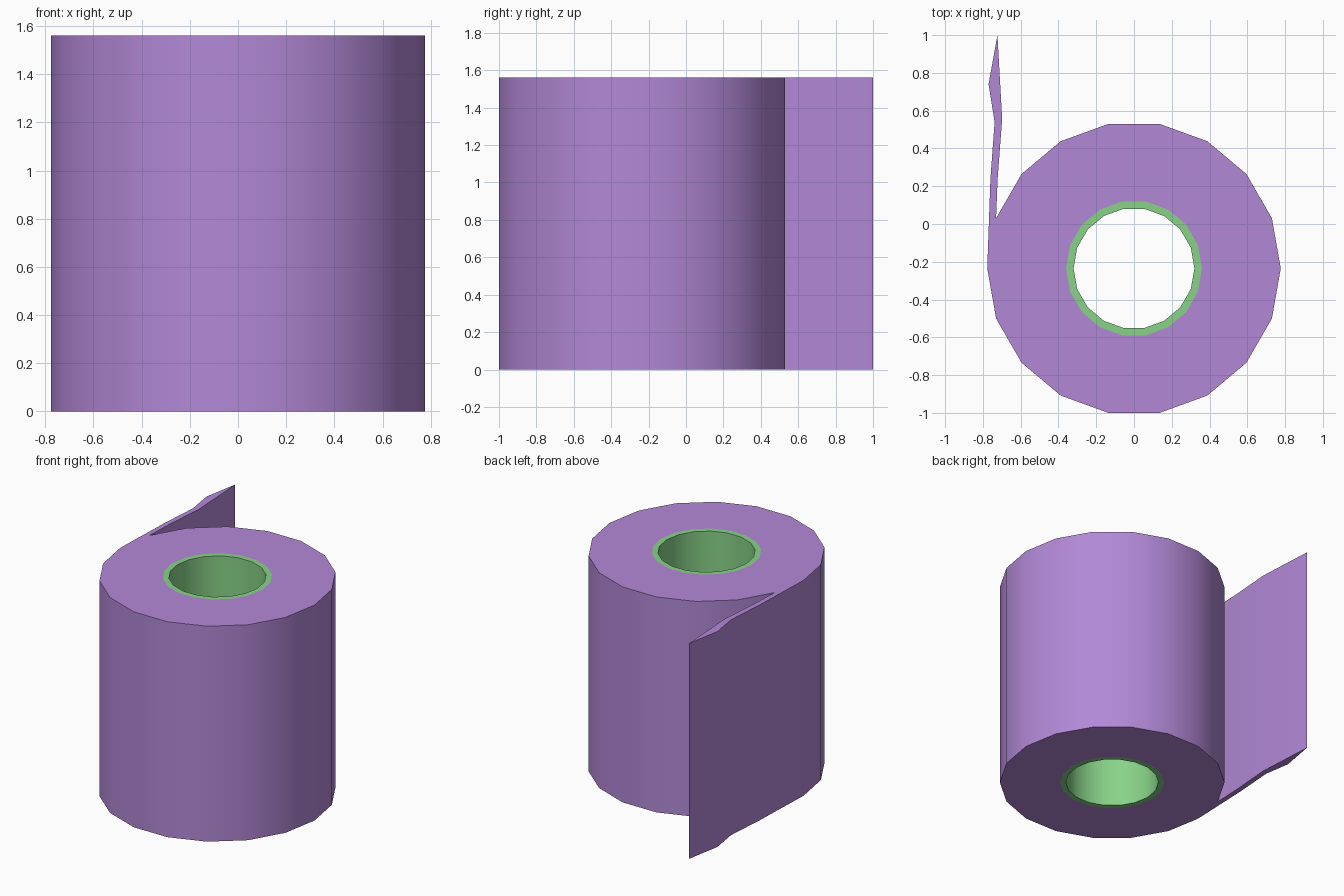
import bpy, bmesh, math

if "Cube" in bpy.data.objects:
    bpy.data.objects.remove(bpy.data.objects["Cube"])

H, CY, N = 1.56, -0.235, 18


def circle(r):
    return [(r * math.cos(2 * math.pi * i / N), CY + r * math.sin(2 * math.pi * i / N)) for i in range(N)]


def build(name, color, caps, walls):
    """Flat cap polygons at both ends plus vertical walls along point pairs."""
    bm = bmesh.new()
    for z in (0, H):
        for poly in caps:
            bm.faces.new([bm.verts.new((x, y, z)) for x, y in poly])
    for a, b in walls:
        bm.faces.new([bm.verts.new(p) for p in ((*a, 0), (*b, 0), (*b, H), (*a, H))])
    bmesh.ops.remove_doubles(bm, verts=bm.verts, dist=1e-4)
    # Point every face outwards: caps up/down, walls follow their point order
    for f in bm.faces:
        f.normal_update()
        z = f.calc_center_median().z
        if (z < 1e-4 and f.normal.z > 0) or (z > H - 1e-4 and f.normal.z < 0):
            f.normal_flip()
    me = bpy.data.meshes.new(name)
    bm.to_mesh(me)
    bm.free()
    ob = bpy.data.objects.new(name, me)
    bpy.context.collection.objects.link(ob)
    mat = bpy.data.materials.new(name + "_colour")
    mat.diffuse_color = color
    mat.use_nodes = True
    mat.node_tree.nodes["Principled BSDF"].inputs["Base Color"].default_value = mat.diffuse_color
    me.materials.append(mat)
    bpy.ops.object.select_all(action='DESELECT')
    ob.select_set(True)
    bpy.context.view_layer.objects.active = ob
    bpy.ops.object.shade_smooth_by_angle(angle=math.radians(30))


def ring_caps(a, b):
    return [(a[i], a[(i + 1) % N], b[(i + 1) % N], b[i]) for i in range(N)]


outer, mid, inner = circle(0.777), circle(0.36), circle(0.32)

# Paper roll: the outer wall between 160 and 180 degrees opens into the loose sheet
sheet = [outer[8], (-0.722, 0.24), (-0.698, 0.555), (-0.723, 1.0),
         (-0.77, 0.74), (-0.738, 0.54), (-0.76, 0.24), outer[9]]
outline = outer[:8] + sheet + outer[10:]
build("paper_roll", (0.45, 0.25, 0.68, 1),
      ring_caps(outer, mid) + [sheet],
      list(zip(outline, outline[1:] + outline[:1])))

# Cardboard core: thin end rings and the inside of the tube
build("core_tube", (0.25, 0.65, 0.25, 1),
      ring_caps(mid, inner),
      [(inner[(i + 1) % N], inner[i]) for i in range(N)])
